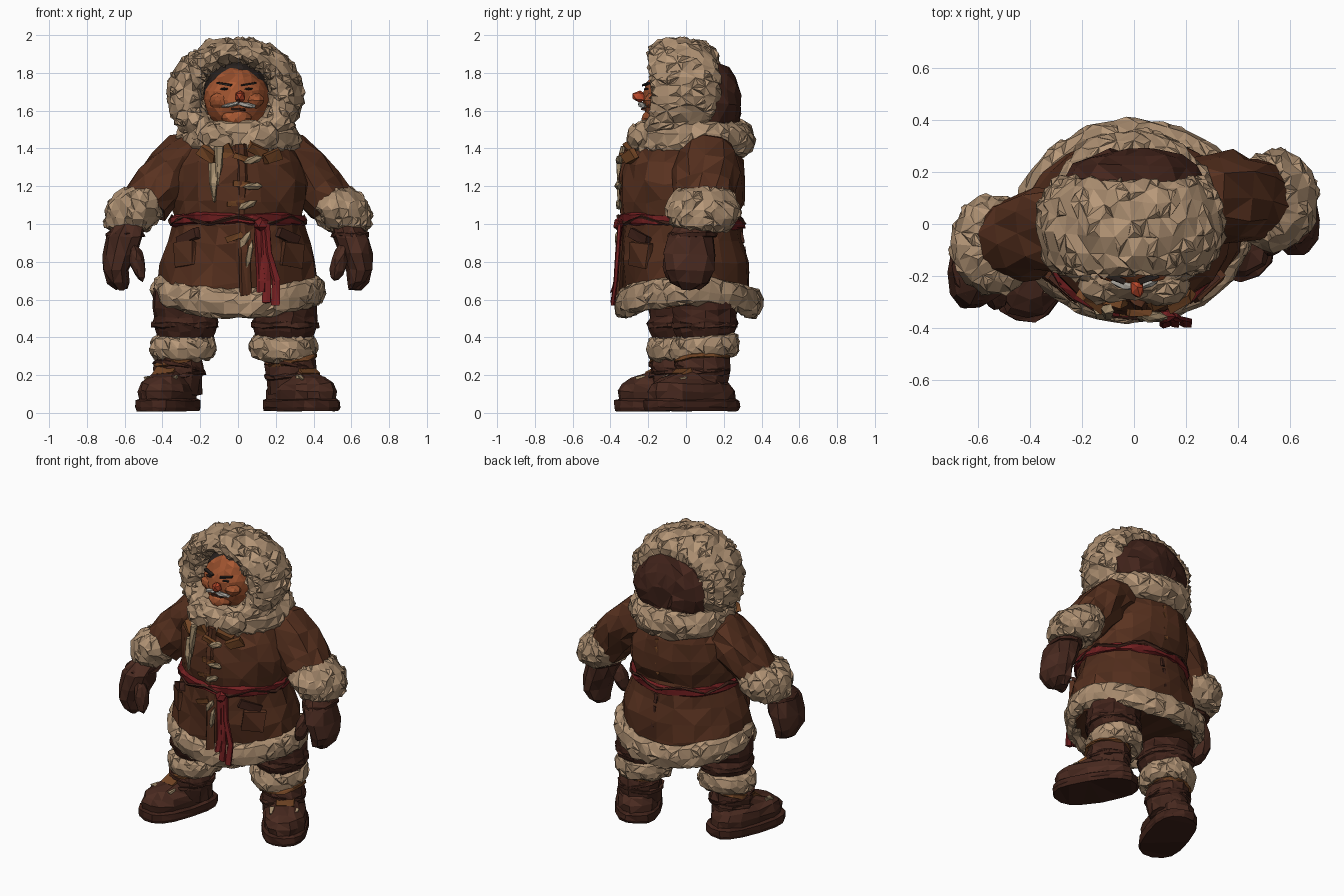
import bpy, bmesh, math, random
from mathutils import Vector, Euler

if "Cube" in bpy.data.objects:
    bpy.data.objects.remove(bpy.data.objects["Cube"])

random.seed(4)
COLORS = {"fur": (.40, .265, .16), "coat": (.085, .027, .012), "dark": (.05, .016, .010),
          "boot": (.062, .021, .013), "skin": (.34, .085, .028), "blush": (.42, .055, .02),
          "red": (.15, .012, .013), "tan": (.17, .06, .018), "horn": (.36, .26, .15),
          "hair": (.02, .014, .012), "white": (.42, .4, .36)}
TONES = {}
for key, col in COLORS.items():
    TONES[key] = []
    for k in (.8, 1, 1.2):
        m = bpy.data.materials.new(f"{key}_{int(k * 100)}")
        m.diffuse_color = (*[min(1, c * k) for c in col], 1)
        m.use_nodes = True
        m.node_tree.nodes["Principled BSDF"].inputs["Base Color"].default_value = m.diffuse_color
        TONES[key].append(m)


def finish(name, bm, tone, jit=0.0, fur=0.0):
    """Triangulate, roughen, optionally raise fur tufts, and colour facets."""
    bmesh.ops.recalc_face_normals(bm, faces=bm.faces[:])
    for v in bm.verts:
        v.co += Vector([random.uniform(-jit, jit) for _ in range(3)])
    bmesh.ops.triangulate(bm, faces=bm.faces[:])
    bm.normal_update()
    if fur:
        for part, k in ((.22, 1.0), (.2, .4)):
            pick = [f for f in bm.faces if len(f.verts) == 3 and random.random() < part]
            bmesh.ops.poke(bm, faces=pick, offset=fur * k)
    for f in bm.faces:
        f.material_index = random.choice((0, 1, 1, 2))
    me = bpy.data.meshes.new(name)
    bm.to_mesh(me)
    bm.free()
    for m in TONES[tone]:
        me.materials.append(m)
    ob = bpy.data.objects.new(name, me)
    bpy.context.collection.objects.link(ob)
    return ob


def loft(name, rings, n, tone, axis=(0, 0, 1), closed=False, jit=.006, fur=0, p=1):
    """Skin rings (x, y, z, rx, ry); axis None makes rings follow the path."""
    bm = bmesh.new()
    pts = [Vector(r[:3]) for r in rings]
    N, loops = len(pts), []
    for i, r in enumerate(rings):
        if axis:
            d = Vector(axis)
        elif closed:
            d = pts[(i + 1) % N] - pts[i - 1]
        else:
            d = pts[min(i + 1, N - 1)] - pts[max(i - 1, 0)]
        q = d.to_track_quat('Z', 'Y')
        loop = []
        for k in range(n):
            a = 2 * math.pi * k / n
            c, s = math.cos(a), math.sin(a)
            c, s = math.copysign(abs(c) ** p, c), math.copysign(abs(s) ** p, s)
            loop.append(bm.verts.new(pts[i] + q @ Vector((r[3] * c, r[4] * s, 0))))
        loops.append(loop)
    for i in range(N if closed else N - 1):
        a, b = loops[i], loops[(i + 1) % N]
        for k in range(n):
            j = (k + 1) % n
            bm.faces.new((a[k], a[j], b[j], b[k]))
    if not closed:
        bm.faces.new(loops[0])
        bm.faces.new(loops[-1])
    return finish(name, bm, tone, jit, fur)


def hoop(name, c, rx, ry, mr, mz, n, m, tone, zf=lambda a: 0, **kw):
    """Closed elliptical band around the body."""
    ang = [2 * math.pi * i / n for i in range(n)]
    return loft(name, [(c[0] + rx * math.cos(a), c[1] + ry * math.sin(a), c[2] + zf(a), mr, mz)
                       for a in ang], m, tone, axis=None, closed=True, **kw)


def solid(name, make, loc, dims, tone, rot, jit, fur=0, **kw):
    """Scaled, turned and placed primitive."""
    bm = bmesh.new()
    make(bm, **kw)
    e = Euler(rot)
    for v in bm.verts:
        w = Vector([a * b for a, b in zip(v.co, dims)])
        w.rotate(e)
        v.co = w + Vector(loc)
    return finish(name, bm, tone, jit, fur)


def blob(name, loc, dims, tone, rot=(0, 0, 0), sub=2, jit=.004, fur=0):
    return solid(name, bmesh.ops.create_icosphere, loc, dims, tone, rot, jit, fur,
                 subdivisions=sub, radius=1)


def box(name, loc, dims, tone, rot=(0, 0, 0), jit=.004):
    return solid(name, bmesh.ops.create_cube, loc, dims, tone, rot, jit, size=1)


# Coat with fur hem and collar
loft("coat", [(0, .01, .56, .40, .34), (0, 0, .68, .425, .345), (0, -.01, .80, .41, .335),
              (0, -.02, .90, .38, .325), (0, -.025, .99, .345, .315), (0, -.025, 1.04, .34, .31),
              (0, -.02, 1.12, .365, .325), (0, -.015, 1.22, .37, .33), (0, -.01, 1.32, .35, .32),
              (0, -.01, 1.40, .29, .29), (0, 0, 1.48, .2, .23)], 20, "coat", jit=.012)
hoop("hem_fur", (0, .01, .65), .41, .345, .05, .08, 40, 8, "fur",
     zf=lambda a: -.07 * math.sin(a) ** 2, jit=.009, fur=.012)
hoop("collar_fur", (0, .035, 1.45), .255, .255, .075, .095, 28, 9, "fur", jit=.009, fur=.015)

# Belt, knot and sash tails
hoop("belt", (0, -.025, 1.015), .345, .318, .02, .033, 28, 5, "red",
     zf=lambda a: -.015 * math.sin(a), jit=.007)
hoop("belt_cord", (0, -.025, 1.02), .36, .333, .01, .01, 28, 4, "dark",
     zf=lambda a: .02 * math.sin(7 * a), jit=.004)
blob("sash_knot", (.12, -.355, 1.0), (.045, .03, .04), "red", sub=1)
for i, (x0, x1, z1) in enumerate(((.10, .12, .64), (.13, .155, .58), (.15, .20, .57))):
    loft(f"sash_tail_{i}", [(x0, -.35, 1.0, .018, .014), (x0 + .01, -.36, .85, .022, .012),
                            (x1, -.372, .7, .024, .012), (x1, -.39, z1, .026, .012)],
         5, "red", jit=.005)
blob("sash_charm", (.06, -.36, .84), (.018, .018, .08), "horn", (0, .2, 0), 1)

# Front placket, ties and horn toggles
loft("placket", [(.02, -.30, 1.42, .03, .02), (.02, -.34, 1.25, .03, .02),
                 (.02, -.335, 1.03, .03, .02), (.03, -.34, .85, .03, .02),
                 (.04, -.355, .62, .03, .02)], 6, "coat")
for i, (x, y, z, a) in enumerate(((.08, -.355, 1.34, 1.2), (.08, -.36, 1.2, 1.5),
                                  (.05, -.355, 1.1, 1.1), (.04, -.36, .92, .6))):
    blob(f"toggle_{i}", (x, y, z), (.02, .02, .055), "horn", (0, a, 0), 1)
    box(f"toggle_loop_{i}", (x - .06, y + .015, z + .01), (.09, .025, .03), "tan", (0, .3 - i * .2, 0))
for i, (x, z, a) in enumerate(((-.13, 1.22, .1), (-.10, 1.31, -.3))):
    loft(f"tooth_{i}", [(x, -.33, z + .1, .028, .02), (x, -.35, z, .024, .018),
                        (x + .02 * a, -.355, z - .1, .005, .005)], 6, "horn")
for i, (x, z, a) in enumerate(((-.16, 1.37, .5), (-.08, 1.38, -.5), (.1, 1.39, .5), (.18, 1.36, -.4))):
    box(f"neck_tie_{i}", (x, -.295, z), (.1, .04, .055), "tan", (.3, a, .5 * x / .16), .01)
# Pockets and back seam
for s in (-1, 1):
    box(f"pocket_flap_{s}", (s * .265, -.245, .93), (.14, .035, .05), "dark", (0, s * .35, s * .75), .006)
    box(f"pocket_{s}", (s * .285, -.243, .84), (.14, .03, .13), "coat", (0, s * .1, s * .75), .008)
for i in range(5):
    box(f"back_stitch_{i}", (0, .302 - .002 * i, 1.12 + .05 * i), (.025, .02, .035), "tan", (0, .4, 0))
for i in range(3):
    box(f"back_lace_{i}", (.02, .295 + .012 * i, .93 - .08 * i), (.02, .02, .06), "dark", (.15, 0, 0))

# Hood: deep furry rim turned about the y axis, lower part pulled forward
rim = [(-.04, .175, .175), (-.11, .182, .18), (-.16, .20, .195), (-.185, .235, .215),
       (-.185, .275, .245), (-.155, .315, .272), (-.10, .345, .292), (-.03, .36, .303),
       (.04, .357, .302), (.10, .34, .288), (.15, .31, .258), (.18, .27, .22), (.165, .2, .16)]
hood = loft("hood_fur", [(-.015, y, 1.68, rx, rz) for y, rx, rz in rim], 40, "fur",
            axis=(0, 1, 0), jit=.01, fur=.017)
for v in hood.data.vertices:
    v.co.y -= .42 * max(0, 1.6 - v.co.z) + .12 * max(0, v.co.z - 1.8)
loft("hood_back", [(0, .08, 1.635, .275, .225), (0, .17, 1.635, .27, .22), (0, .225, 1.63, .235, .20),
                   (0, .262, 1.625, .18, .155), (0, .285, 1.62, .09, .08)], 14, "dark",
     axis=(0, 1, 0), jit=.01)
for s in (-1, 1):
    blob(f"chin_fur_{s}", (s * .1, -.235, 1.445), (.12, .075, .085), "fur", (0, s * -.5, 0), 2, .01, .018)

# Face
F = -.008
blob("hair", (F, -.03, 1.69), (.185, .15, .18), "hair", jit=.008)
blob("head", (F, -.065, 1.66), (.172, .165, .172), "skin", sub=3)
blob("nose", (F + .02, -.245, 1.675), (.03, .042, .034), "blush", sub=1)
for s in (-1, 1):
    blob(f"cheek_{s}", (F + s * .085, -.175, 1.652), (.06, .045, .045), "skin")
    blob(f"eye_{s}", (F + s * .065, -.21, 1.715), (.026, .012, .007), "hair", (0, 0, s * .35), 1, 0)
    box(f"brow_{s}", (F + s * .065, -.21, 1.74), (.08, .02, .009), "hair", (0, s * -.15, s * .35), .002)
    blob(f"moustache_{s}", (F + .01 + s * .045, -.23, 1.63), (.056, .02, .014), "white",
         (0, s * .2, s * .3), 1)
box("mouth", (F + .01, -.226, 1.607), (.07, .02, .01), "dark")
blob("chin", (F, -.18, 1.56), (.08, .055, .05), "skin")

# Arms: the left side swings forward, the right side hangs back
for s, side, y0, y1, y2 in ((-1, "left", -.02, -.08, -.19), (1, "right", .11, .09, .02)):
    loft(f"sleeve_{side}", [(s * .2, y0, 1.38, .13, .12), (s * .28, y0, 1.345, .165, .135),
                            (s * .36, y0, 1.275, .172, .145), (s * .43, (y0 + y1) / 2, 1.19, .165, .14),
                            (s * .50, y1, 1.10, .15, .13)], 12, "coat", axis=None, jit=.014)
    loft(f"cuff_fur_{side}", [(s * .575, y1, .965, .09, .11), (s * .575, y1, .985, .13, .155),
                              (s * .555, y1, 1.03, .152, .185), (s * .54, y1, 1.08, .16, .195),
                              (s * .525, y1, 1.13, .152, .18), (s * .51, y1, 1.175, .12, .15),
                              (s * .505, y1, 1.195, .07, .09)], 20, "fur", jit=.009, fur=.014)
    ym = (y1 + y2) / 2
    loft(f"mitten_{side}", [(s * .57, ym, 1.0, .085, .11), (s * .6, y2, .93, .095, .125),
                            (s * .625, y2, .84, .088, .142), (s * .645, y2, .755, .07, .135),
                            (s * .635, y2, .69, .055, .105), (s * .615, y2, .655, .03, .06)],
         10, "boot", jit=.008, p=.9)
    blob(f"thumb_{side}", (s * .535, y2 - .085, .80), (.042, .055, .11), "boot", (-.2, s * .25, 0), 2, .006)
    hoop(f"mitten_band_{side}", (s * .595, (ym + y2) / 2, .945), .09, .12, .015, .015, 12, 5, "dark")

# Legs: trousers, knee fur, strapped boots
for x, y, fx, fy, yaw, side in ((-.28, -.03, -.37, -.115, -18, "left"), (.25, .1, .335, .03, 32, "right")):
    sx, sy = x + .35 * (fx - x), y + .2 * (fy - y)
    loft(f"trouser_{side}", [(x, y, .66, .165, .16), (x, y, .55, .172, .17), (x, y, .51, .165, .165),
                             (x, y, .48, .175, .175), (x, y, .43, .158, .165), (x, y, .36, .13, .13)],
         14, "dark", jit=.008)
    hoop(f"trouser_band_{side}", (x, y, .465), .165, .165, .014, .02, 16, 5, "boot")
    hoop(f"knee_fur_{side}", (x - .01, y, .35), .135, .14, .045, .065, 22, 8, "fur",
         zf=lambda a: .015 * math.sin(a), jit=.008, fur=.011)
    loft(f"boot_shaft_{side}", [(x, y, .36, .14, .14), (sx, sy, .29, .125, .14), (sx, sy, .24, .135, .145),
                                (sx, sy, .18, .125, .135), (sx, sy, .1, .12, .12)], 12, "boot", jit=.008)
    for i, (z, tl) in enumerate(((.285, .025), (.24, -.03), (.205, .02))):
        hoop(f"boot_strap_{side}_{i}", (sx, sy, z), .13, .14, .012, .014, 14, 5, ("tan", "dark", "boot")[i],
             zf=lambda a, tl=tl: tl * math.sin(a + 1))
    # foot pieces share one local frame with the toe on -y
    foot = [loft(f"boot_sole_{side}", [(0, 0, .01, .138, .265), (0, 0, .03, .146, .272),
                                       (0, 0, .065, .144, .27), (0, 0, .075, .125, .25)],
                 16, "dark", jit=.003, p=.75),
            loft(f"boot_foot_{side}", [(0, 0, .06, .128, .25), (0, -.005, .115, .134, .25),
                                       (0, -.01, .155, .124, .225), (0, 0, .185, .095, .18),
                                       (0, .05, .22, .08, .11)], 14, "boot", jit=.007, p=.8),
            box(f"boot_trim_{side}", (0, -.11, .178), (.17, .045, .03), "horn", (.25, 0, .1), .008),
            box(f"boot_tongue_{side}", (0, -.05, .215), (.11, .07, .04), "tan", (.6, 0, 0), .008)]
    for ob in foot:
        ob.location = (fx, fy, 0)
        ob.rotation_euler.z = math.radians(yaw)
